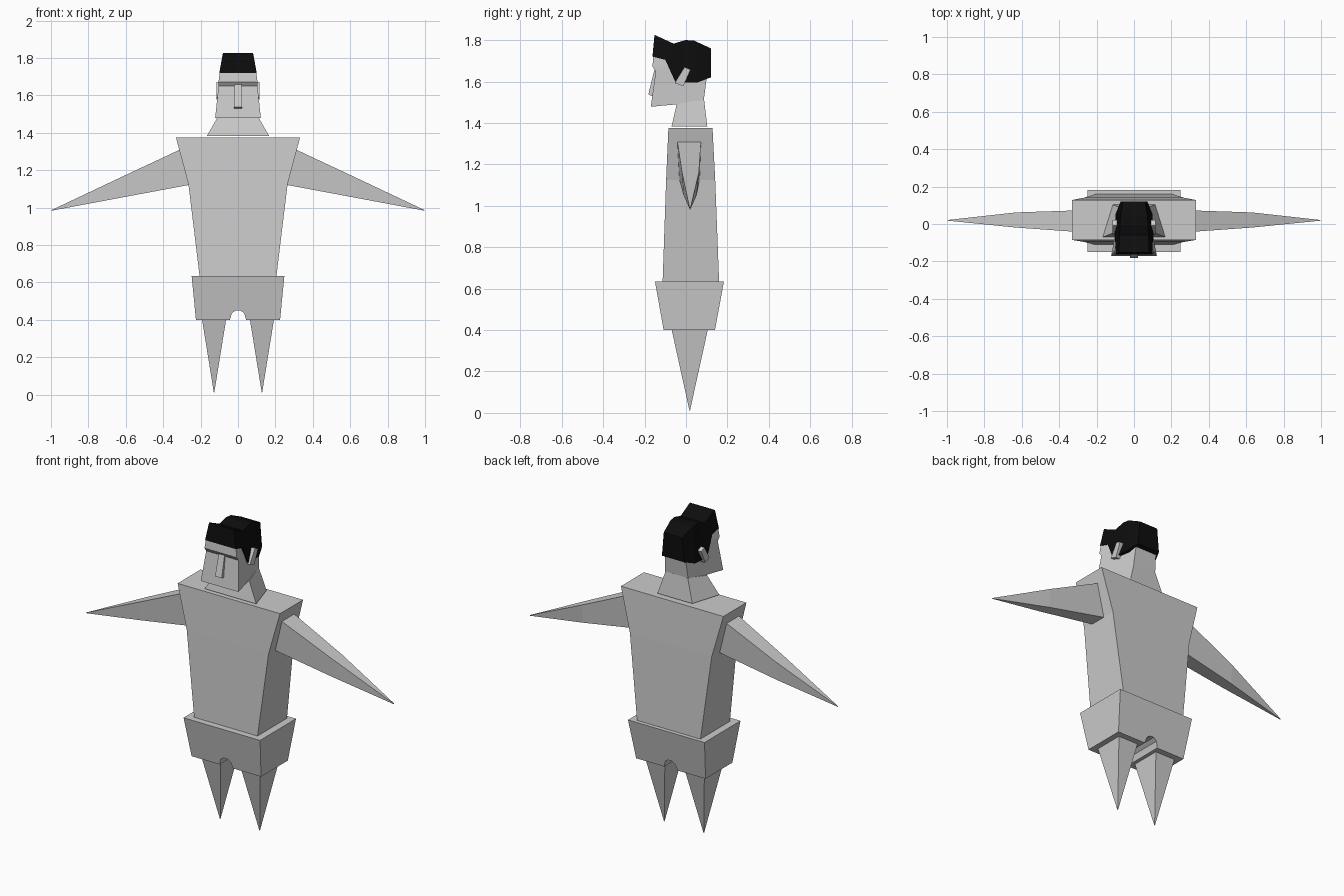
import bpy, bmesh


def material(name, rgb):
    m = bpy.data.materials.new(name)
    m.diffuse_color = (*rgb, 1)
    return m


GREY = material("light_grey", (0.6, 0.6, 0.6))
BLACK = material("hair_black", (0.004, 0.004, 0.004))


def loft(name, rings, mat):
    """Skin a list of equal-length rings and cap both ends."""
    bm = bmesh.new()
    loops = [[bm.verts.new(p) for p in r] for r in rings]
    n = len(loops[0])
    for a, b in zip(loops, loops[1:]):
        for i in range(n):
            j = (i + 1) % n
            bm.faces.new((a[i], a[j], b[j], b[i]))
    bm.faces.new(loops[0])
    bm.faces.new(loops[-1])
    bmesh.ops.remove_doubles(bm, verts=bm.verts, dist=0.0001)
    bmesh.ops.recalc_face_normals(bm, faces=bm.faces)
    me = bpy.data.meshes.new(name)
    bm.to_mesh(me)
    bm.free()
    me.materials.append(mat)
    ob = bpy.data.objects.new(name, me)
    bpy.context.collection.objects.link(ob)
    return ob


def slab(front, back):
    """Four-cornered ring from (half width, y, z) of its front and back."""
    (fw, fy, fz), (bw, by, bz) = front, back
    return [(-fw, fy, fz), (fw, fy, fz), (bw, by, bz), (-bw, by, bz)]


def box_ring(w, y0, y1, z):
    return slab((w, y0, z), (w, y1, z))


# Torso: wide shoulders tapering to the waist
loft("torso", [box_ring(0.205, -0.113, 0.16, 0.63),
               box_ring(0.265, -0.096, 0.141, 1.125),
               box_ring(0.332, -0.085, 0.128, 1.375)], GREY)

# Pelvis: tapered block with an arched notch between the legs
outline = [(-0.248, 0.635), (-0.225, 0.4), (-0.043, 0.4), (-0.033, 0.435),
           (-0.012, 0.45), (0.012, 0.45), (0.033, 0.435), (0.043, 0.4),
           (0.225, 0.4), (0.248, 0.635)]


def taper(z, low, high):
    return low + (high - low) * (z - 0.4) / 0.235


loft("pelvis", [[(x, taper(z, -0.108, -0.15), z) for x, z in outline],
                [(x, taper(z, 0.14, 0.183), z) for x, z in outline]], GREY)

# Neck: flares out over the shoulders
loft("neck", [slab((0.167, -0.07, 1.382), (0.113, 0.103, 1.382)),
              slab((0.105, -0.045, 1.49), (0.072, 0.087, 1.515))], GREY)

# Head: wedge jaw with a projecting brow
loft("head", [slab((0.122, -0.17, 1.478), (0.075, 0.085, 1.502)),
              slab((0.104, -0.146, 1.65), (0.068, 0.1, 1.62)),
              slab((0.104, -0.162, 1.672), (0.066, 0.1, 1.66)),
              slab((0.097, -0.157, 1.73), (0.055, 0.09, 1.73))], GREY)

# Nose: slanted bar under the brow
loft("nose", [[(-0.021, -0.182, 1.537), (0.021, -0.182, 1.537),
               (0.021, -0.155, 1.527), (-0.021, -0.155, 1.527)],
              [(-0.019, -0.151, 1.662), (0.019, -0.151, 1.662),
               (0.019, -0.13, 1.655), (-0.019, -0.13, 1.655)]], GREY)

# Hair sections, front to back: bottom y, z, half width, then top y, z, half width
hair = [(-0.162, 1.72, 0.100, -0.152, 1.825, 0.081),
        (-0.100, 1.705, 0.100, -0.06, 1.783, 0.077),
        (-0.050, 1.595, 0.104, -0.002, 1.80, 0.075),
        (0.055, 1.595, 0.098, 0.04, 1.797, 0.072),
        (0.120, 1.62, 0.072, 0.12, 1.76, 0.060)]
loft("hair", [slab((bw, by, bz), (tw, ty, tz))
              for by, bz, bw, ty, tz, tw in hair], BLACK)

for side, s in (("left", -1), ("right", 1)):
    # Arm: four-sided spike with a slight bend halfway
    def arm_ring(xt, zt, xb, zb, yt0, yt1, yb0, yb1):
        return [(s * xt, yt0, zt), (s * xt, yt1, zt),
                (s * xb, yb1, zb), (s * xb, yb0, zb)]

    loft(side + "_arm", [
        arm_ring(0.295, 1.317, 0.25, 1.123, -0.043, 0.073, -0.032, 0.066),
        arm_ring(0.63, 1.16, 0.63, 1.052, -0.019, 0.062, -0.012, 0.052),
        arm_ring(0.998, 0.986, 0.998, 0.983, 0.018, 0.021, 0.018, 0.021)], GREY)

    # Leg: inverted square pyramid
    x = s * 0.128
    loft(side + "_leg", [
        [(x + a * w, 0.018 + b * d, z)
         for a, b in ((-1, -1), (1, -1), (1, 1), (-1, 1))]
        for w, d, z in ((0.065, 0.088, 0.405), (0.001, 0.001, 0.01))], GREY)

    # Ear: small tilted bar
    ear = [(-0.007, 1.67), (0.022, 1.657), (-0.013, 1.578), (-0.055, 1.592)]
    loft(side + "_ear", [[(s * w, y, z) for y, z in ear]
                         for w in (0.08, 0.115)], GREY)
